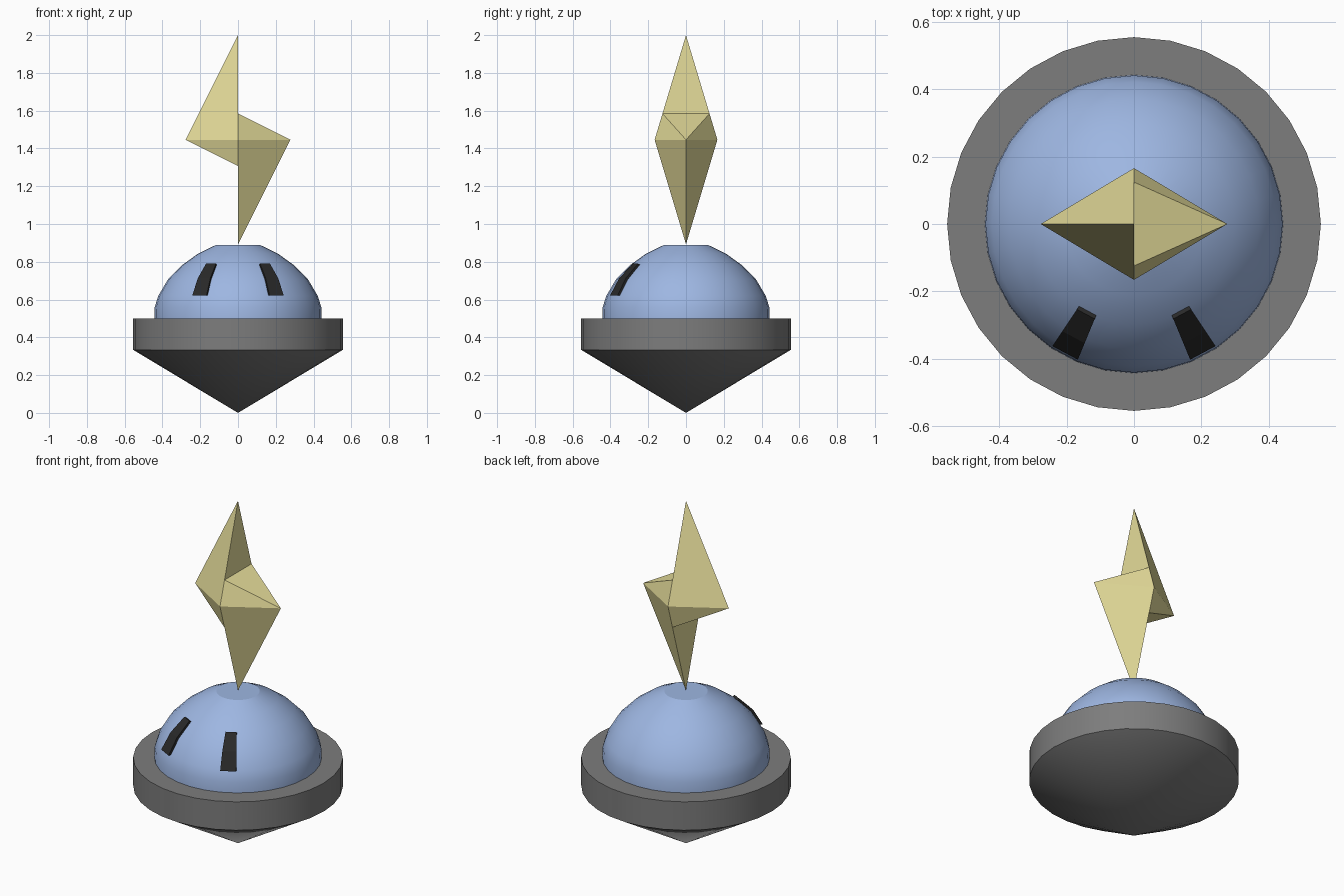
import bpy, bmesh, math

cube = bpy.data.objects.get("Cube")
if cube:
    bpy.data.objects.remove(cube, do_unlink=True)

SIDES = 32


def material(name, rgb):
    m = bpy.data.materials.new(name)
    m.use_nodes = True
    m.diffuse_color = (*rgb, 1)
    bsdf = next(n for n in m.node_tree.nodes if n.type == 'BSDF_PRINCIPLED')
    bsdf.inputs["Base Color"].default_value = (*rgb, 1)
    return m


gold = material("pale_gold", (0.79, 0.725, 0.325))
blue = material("soft_blue", (0.34, 0.47, 0.76))
grey = material("mid_grey", (0.205, 0.205, 0.205))
black = material("eye_black", (0.022, 0.022, 0.022))


def make_object(name, verts, faces, mat, smooth=None):
    mesh = bpy.data.meshes.new(name)
    mesh.from_pydata(verts, [], faces)
    bm = bmesh.new()
    bm.from_mesh(mesh)
    bmesh.ops.remove_doubles(bm, verts=bm.verts, dist=1e-5)
    bmesh.ops.recalc_face_normals(bm, faces=bm.faces)
    bm.to_mesh(mesh)
    bm.free()
    mesh.materials.append(mat)
    obj = bpy.data.objects.new(name, mesh)
    bpy.context.collection.objects.link(obj)
    if smooth:
        bpy.ops.object.select_all(action='DESELECT')
        obj.select_set(True)
        bpy.context.view_layer.objects.active = obj
        bpy.ops.object.shade_smooth_by_angle(angle=math.radians(smooth))
    return obj


def polar(r, z, step):
    a = math.tau * step / SIDES
    return (r * math.cos(a), r * math.sin(a), z)


def lathe(name, profile, mat, smooth):
    """Spin (radius, z) points around z; open ends are capped."""
    verts = [polar(r, z, s) for r, z in profile for s in range(SIDES)]
    faces = []
    for i in range(len(profile) - 1):
        for s in range(SIDES):
            a, b = i * SIDES + s, i * SIDES + (s + 1) % SIDES
            faces.append((a, b, b + SIDES, a + SIDES))
    faces.append(tuple(range(SIDES)))
    last = (len(profile) - 1) * SIDES
    faces.append(tuple(range(last, last + SIDES)))
    return make_object(name, verts, faces, mat, smooth)


# Pointed underside
verts = [(0, 0, 0)] + [polar(0.555, 0.334, s) for s in range(SIDES)]
faces = [(0, s + 1, (s + 1) % SIDES + 1) for s in range(SIDES)]
make_object("base_cone", verts, faces, grey, 30)

# Rim around the body
lathe("base_rim", [(0.555, 0.334), (0.555, 0.5)], grey, 30)

# Dome with a small flat top
dome = [(0.443, 0.495), (0.441, 0.56), (0.422, 0.62), (0.371, 0.706),
        (0.298, 0.781), (0.21, 0.844), (0.115, 0.89)]
lathe("dome", dome, blue, 22)

# Eyes: raised patches one segment wide that follow the dome
INNER = dome[2:5]
OUTER = [(0.436, 0.621), (0.383, 0.713), (0.305, 0.79)]
for name, step in (("right_eye", 21), ("left_eye", 26)):
    loop = [(r - 0.01, z) for r, z in INNER] + OUTER[::-1]
    verts = [polar(r, z, s) for s in (step, step + 1) for r, z in loop]
    faces = [(i, (i + 1) % 6, (i + 1) % 6 + 6, i + 6) for i in range(6)]
    faces += [(0, 1, 4, 5), (1, 2, 3, 4), (6, 7, 10, 11), (7, 8, 9, 10)]
    make_object(name, verts, faces, black)

# Floating crystal: half a bipyramid, repeated turned upside down
MID, TALL, WIDE, DEEP = 1.446, 0.554, 0.277, 0.166
CUT = 0.1385
NOTCH = DEEP * (1 - CUT / TALL)
half = [(0, 0, TALL), (-WIDE, 0, 0), (0, -DEEP, 0), (0, DEEP, 0),
        (0, -NOTCH, CUT), (0, NOTCH, CUT), (0, -NOTCH, -CUT), (0, NOTCH, -CUT)]
half_faces = [(0, 1, 2, 4), (0, 5, 3, 1), (1, 6, 2), (1, 3, 7), (1, 7, 6), (0, 4, 5)]
verts, faces = [], []
for sign in (1, -1):
    n = len(verts)
    verts += [(sign * x, y, MID + sign * z) for x, y, z in half]
    faces += [tuple(n + i for i in f) for f in half_faces]
make_object("crystal", verts, faces, gold)
